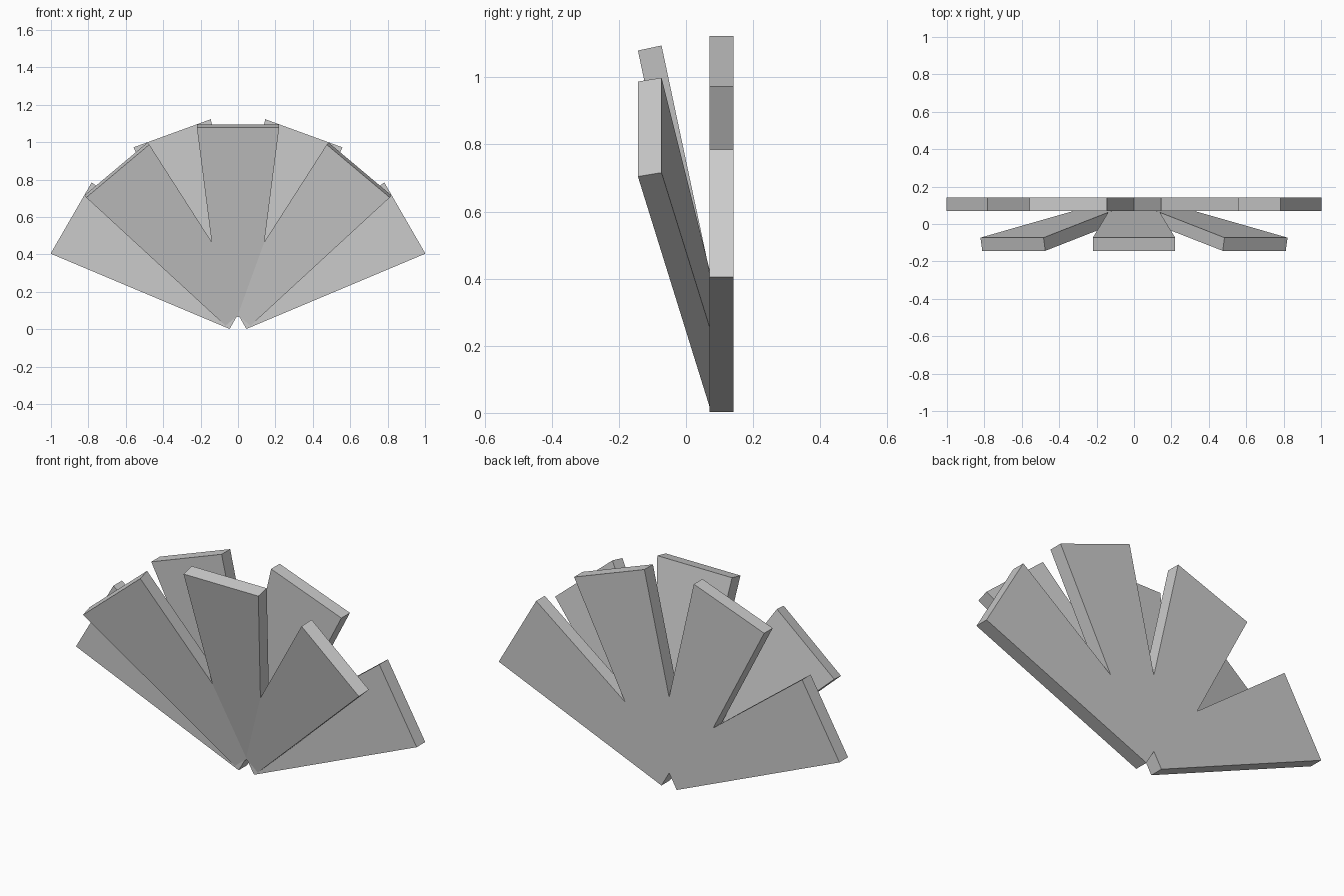
import bpy
from math import radians
from mathutils import Matrix

cube = bpy.data.objects.get("Cube")
if cube:
    bpy.data.objects.remove(cube, do_unlink=True)

grey = bpy.data.materials.new("plain_grey")
grey.use_nodes = True
colour = (0.6, 0.6, 0.6, 1)
grey.diffuse_color = colour
grey.node_tree.nodes["Principled BSDF"].inputs["Base Color"].default_value = colour

LENGTH, BASE_HALF, TIP_HALF, HALF_THICK = 1.03, 0.09, 0.22, 0.036
HUB = Matrix.Translation((0, 0.106, 0.08))


def blade(name, lean, tilt):
    """Tapered slab from the hub: lean sideways, tilt towards the front."""
    outline = [(-BASE_HALF, 0), (BASE_HALF, 0), (TIP_HALF, LENGTH), (-TIP_HALF, LENGTH)]
    verts = [(x, y, z) for y in (-HALF_THICK, HALF_THICK) for x, z in outline]
    sides = [(i, i + 4, (i + 1) % 4 + 4, (i + 1) % 4) for i in range(4)]
    mesh = bpy.data.meshes.new(name)
    mesh.from_pydata(verts, [], [(0, 1, 2, 3), (7, 6, 5, 4)] + sides)
    mesh.transform(HUB @ Matrix.Rotation(radians(lean), 4, "Y")
                   @ Matrix.Rotation(radians(tilt), 4, "X"))
    mesh.materials.append(grey)
    obj = bpy.data.objects.new(name, mesh)
    bpy.context.collection.objects.link(obj)


# Upright back row of four blades, and the side blades of the front row
for side, sign in (("left", 1), ("right", -1)):
    blade("back_outer_blade_" + side, sign * 60, 0)
    blade("back_inner_blade_" + side, sign * 20, 0)
    blade("front_blade_" + side, sign * 40, 12)

# Middle blade of the tilted front row
blade("front_blade_middle", 0, 12)
